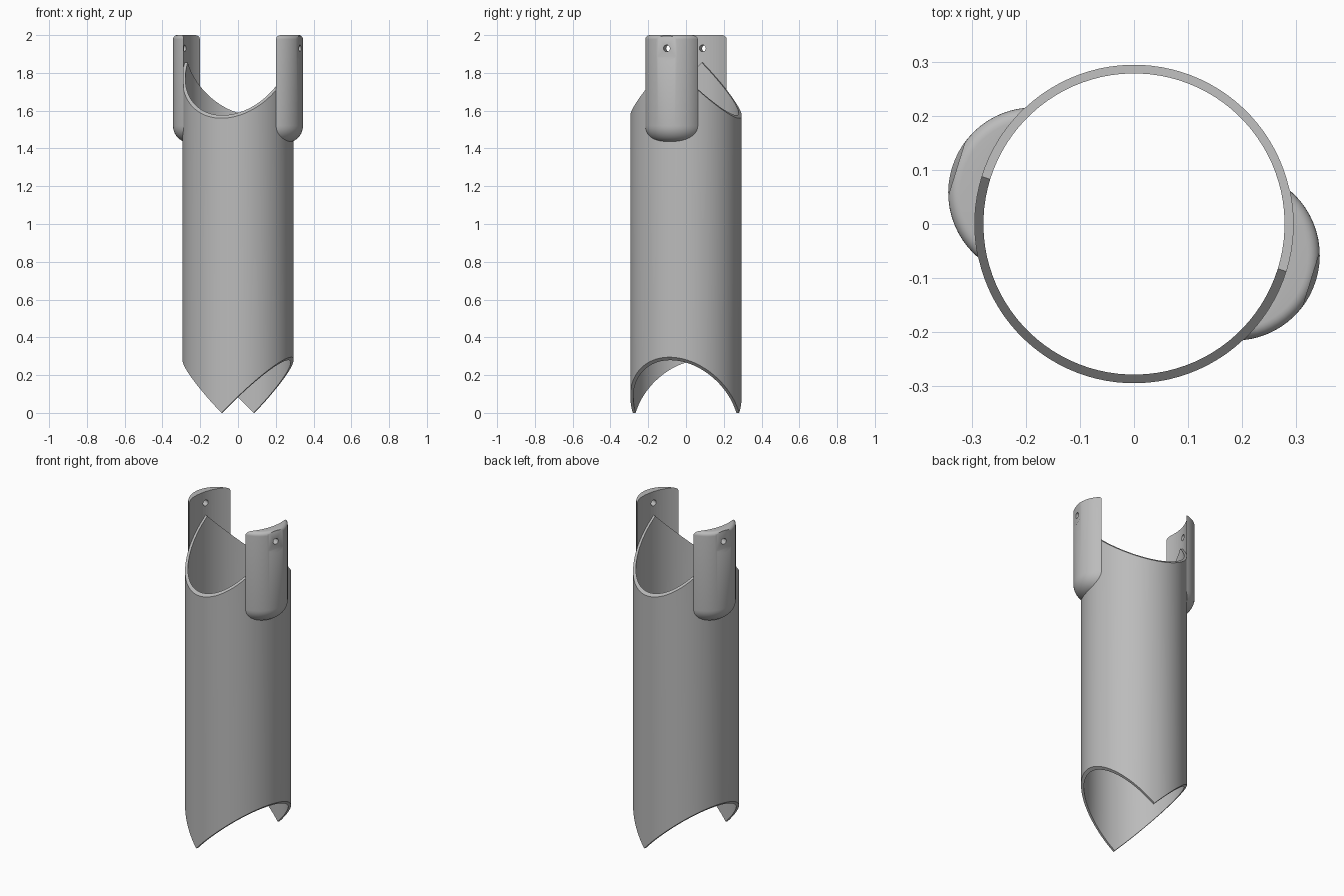
import bpy, bmesh, math
from mathutils import Matrix, Vector

cube = bpy.data.objects.get("Cube")
if cube:
    bpy.data.objects.remove(cube, do_unlink=True)

SEGS = 96
R_OUT, R_IN = 0.295, 0.279
TILT = math.radians(-17.3)      # direction of the mounting tabs
TAB_OFFSET, TAB_R = 0.195, 0.158

grey = bpy.data.materials.new("plain grey")
grey.use_nodes = True
grey.diffuse_color = (0.5, 0.5, 0.5, 1)
grey.node_tree.nodes["Principled BSDF"].inputs["Base Color"].default_value = (0.5, 0.5, 0.5, 1)


def make_object(name, bm):
    bmesh.ops.recalc_face_normals(bm, faces=bm.faces)
    mesh = bpy.data.meshes.new(name)
    bm.to_mesh(mesh)
    bm.free()
    obj = bpy.data.objects.new(name, mesh)
    mesh.materials.append(grey)
    bpy.context.collection.objects.link(obj)
    return obj


def activate(obj):
    bpy.ops.object.select_all(action="DESELECT")
    obj.select_set(True)
    bpy.context.view_layer.objects.active = obj


def cut(obj, cutter):
    activate(obj)
    mod = obj.modifiers.new("cut", "BOOLEAN")
    mod.operation = "DIFFERENCE"
    mod.solver = "EXACT"
    mod.object = cutter
    bpy.ops.object.modifier_apply(modifier=mod.name)
    bpy.data.objects.remove(cutter, do_unlink=True)


def finish(obj):
    activate(obj)
    bpy.ops.object.shade_smooth_by_angle(angle=math.radians(30))


def cylinder(name, radius, depth, matrix, segs):
    bm = bmesh.new()
    bmesh.ops.create_cone(bm, cap_ends=True, segments=segs, radius1=radius,
                          radius2=radius, depth=depth, matrix=matrix)
    return make_object(name, bm)


# Tube: mitred V cut at the bottom, crossed roof-shaped cut at the top
bm = bmesh.new()
columns = []
for i in range(SEGS):
    a = 2 * math.pi * i / SEGS
    ring = []
    for r, top in ((R_OUT, False), (R_OUT, True), (R_IN, True), (R_IN, False)):
        s, t = r * math.cos(a), r * math.sin(a)
        z = 1.855 - abs(t) if top else abs(s)
        ring.append(bm.verts.new((s, t, z)))
    columns.append(ring)
for i in range(SEGS):
    a, b = columns[i], columns[(i + 1) % SEGS]
    for k in range(4):
        n = (k + 1) % 4
        bm.faces.new((a[k], b[k], b[n], a[n]))
bm.transform(Matrix.Rotation(TILT, 4, "Z"))
finish(make_object("tube", bm))


# Tab profile: domed foot, straight wall, small rounded top edge
def tab_profile():
    foot, lip = 0.09, 0.022
    pts = [(0, 1.43)]
    for i in range(11):
        a = math.pi / 2 * i / 10
        pts.append((TAB_R - foot + foot * math.sin(a), 1.52 - foot * math.cos(a)))
    for i in range(7):
        a = math.pi / 2 * i / 6
        pts.append((TAB_R - lip + lip * math.cos(a), 2 - lip + lip * math.sin(a)))
    pts.append((0, 2))
    return pts


def make_tab(name, angle):
    bm = bmesh.new()
    verts = [bm.verts.new((r, 0, z)) for r, z in tab_profile()]
    edges = [bm.edges.new(pair) for pair in zip(verts, verts[1:])]
    bmesh.ops.spin(bm, geom=verts + edges, cent=(0, 0, 0), axis=(0, 0, 1),
                   angle=2 * math.pi, steps=64, use_duplicate=False)
    bmesh.ops.remove_doubles(bm, verts=bm.verts, dist=1e-4)
    bm.transform(Matrix.Translation((TAB_OFFSET, 0, 0)))
    tab = make_object(name, bm)

    # Hollow that wraps the tube
    cut(tab, cylinder("bore", R_OUT, 2, Matrix.Translation((0, 0, 1.6)), SEGS))

    # Flat seat with a sloped lower shoulder
    bm = bmesh.new()
    side = [(0.344, 1.885), (0.364, 1.835), (0.45, 1.835), (0.45, 2.1), (0.344, 2.1)]
    face = bm.faces.new([bm.verts.new((x, -0.2, z)) for x, z in side])
    out = bmesh.ops.extrude_face_region(bm, geom=[face])["geom"]
    moved = [v for v in out if isinstance(v, bmesh.types.BMVert)]
    bmesh.ops.translate(bm, verts=moved, vec=Vector((0, 0.4, 0)))
    cut(tab, make_object("seat_cutter", bm))

    # Screw hole
    place = Matrix.Translation((0.33, 0, 1.93)) @ Matrix.Rotation(math.pi / 2, 4, "Y")
    cut(tab, cylinder("hole_cutter", 0.018, 0.3, place, 24))

    tab.data.transform(Matrix.Rotation(angle, 4, "Z"))
    finish(tab)


make_tab("left_tab", TILT)
make_tab("right_tab", TILT + math.pi)
